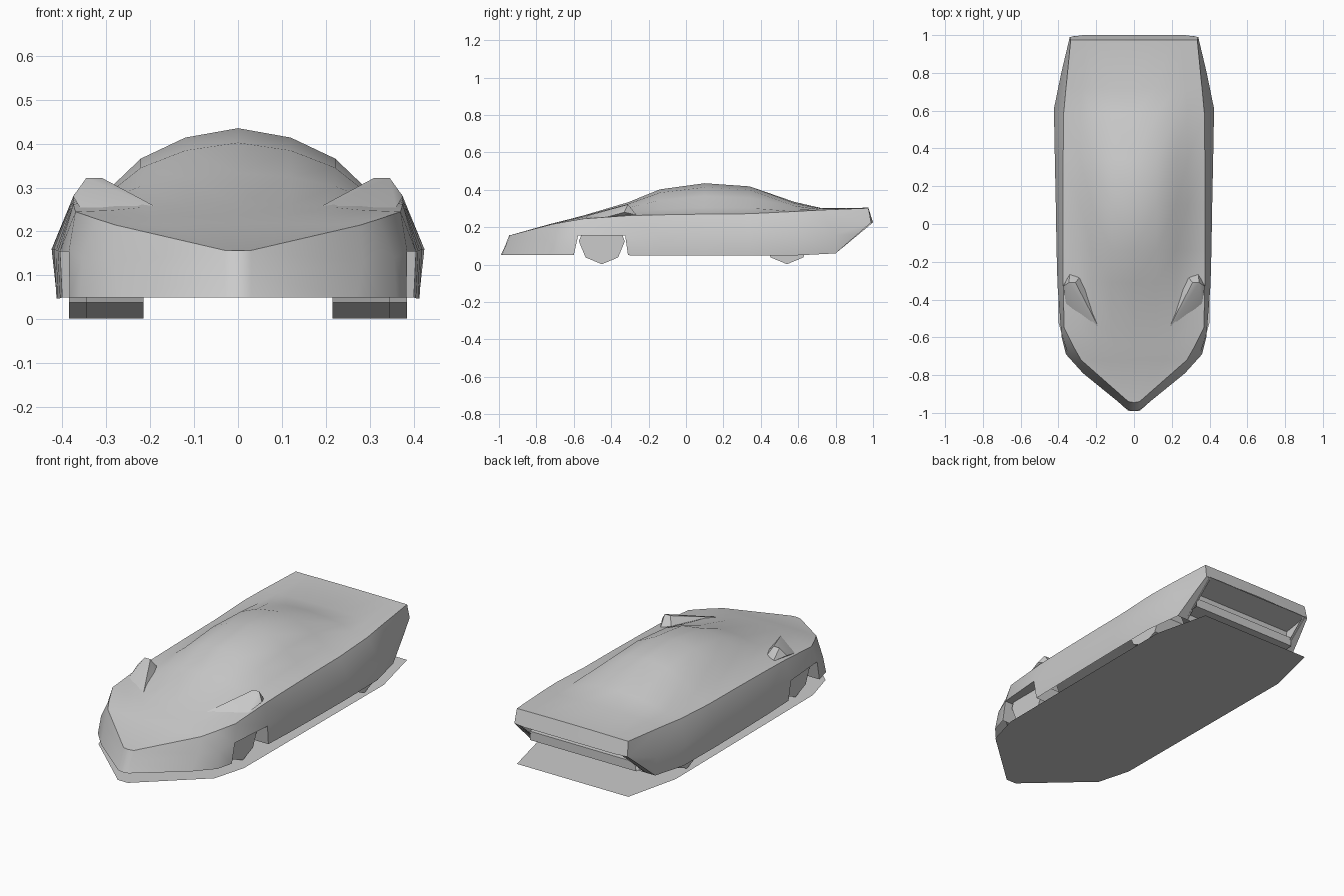
import bpy, bmesh, math
from mathutils import Matrix, Vector

if "Cube" in bpy.data.objects:
    bpy.data.objects.remove(bpy.data.objects["Cube"])


def finish(name, bm, mirror=False, smooth=False):
    bmesh.ops.remove_doubles(bm, verts=bm.verts, dist=0.0005)
    bmesh.ops.recalc_face_normals(bm, faces=bm.faces)
    me = bpy.data.meshes.new(name)
    bm.to_mesh(me)
    bm.free()
    ob = bpy.data.objects.new(name, me)
    bpy.context.collection.objects.link(ob)
    if mirror:
        mod = ob.modifiers.new("mirror", 'MIRROR')
        mod.merge_threshold = 0.0005
    if smooth:
        bpy.ops.object.select_all(action='DESELECT')
        ob.select_set(True)
        bpy.context.view_layer.objects.active = ob
        bpy.ops.object.shade_smooth_by_angle(angle=math.radians(30))
    return ob


def face(bm, pts):
    return bm.faces.new([bm.verts.new(p) for p in pts])


# Body stations, nose to tail: centre height, belt edge, mid side, sill
stations = [
    (.157, (0, -.945, .157), (0, -.967, .10), (0, -.99, .05)),
    (.157, (.03, -.94, .157), (.03, -.963, .10), (.03, -.985, .05)),
    (.219, (.28, -.72, .215), (.285, -.745, .13), (.27, -.79, .05)),
    (.236, (.32, -.65, .228), (.355, -.67, .14), (.36, -.69, .05)),
    (.262, (.37, -.55, .245), (.385, -.577, .155), (.383, -.60, .05)),
    (.333, (.375, -.31, .262), (.405, -.325, .155), (.40, -.31, .05)),
    (.402, (.375, -.14, .266), (.41, -.14, .156), (.405, -.14, .048)),
    (.435, (.375, .10, .27), (.414, .10, .158), (.41, .10, .048)),
    (.418, (.375, .34, .272), (.419, .34, .16), (.413, .34, .048)),
    (.335, (.373, .58, .284), (.424, .61, .16), (.412, .61, .05)),
    (.303, (.36, .72, .292), (.385, .80, .16), (.375, .80, .06)),
    (.304, (.335, .975, .302), (.34, .99, .225), (.355, .915, .16)),
]
section = [(0, 1), (.32, .87), (.59, .58), (.76, .21), (1, 0)]

bm = bmesh.new()
rows = []
for zc, t, m, b in stations:
    row = [(t[0] * fx, t[1], t[2] + (zc - t[2]) * fz) for fx, fz in section]
    row[0] = (0, t[1], row[0][2])
    rows.append([Vector(p) for p in row + [m, b]])

for i in range(len(rows) - 1):
    for j in range(6):
        if i == 4 and j == 5:      # front wheel opening
            continue
        r, s = rows[i], rows[i + 1]
        pts = []
        for p in (r[j], s[j], s[j + 1], r[j + 1]):
            if all((p - q).length > 1e-5 for q in pts):
                pts.append(p)
        if len(pts) > 2:
            face(bm, pts)
# tail band
face(bm, rows[-1][:6] + [(.27, 1.0, .225), (0, 1.0, .225)])
finish("body", bm, mirror=True, smooth=True)

# Front wheel opening lining
bm = bmesh.new()
lip = [rows[4][6], rows[4][5], rows[5][5], rows[5][6]]
for a, b in zip(lip, lip[1:]):
    face(bm, [a, b, (.2, b.y, b.z), (.2, a.y, a.z)])
finish("front_wheel_opening", bm, mirror=True)

# Tail recess with stepped bumper
bm = bmesh.new()
prof = [(.995, .225), (.85, .20), (.84, .15), (.885, .148),
        (.885, .10), (.80, .095), (.80, .06)]
for a, b in zip(prof, prof[1:]):
    face(bm, [(0, *a), (.32, *a), (.32, *b), (0, *b)])
face(bm, [(.32, 1.0, .225), (.32, .84, .225), (.32, .80, .095), (.32, .80, .06)])
edge = [rows[-1][5], rows[-1][6], rows[-2][6]]
for a, b in zip(edge, edge[1:]):
    face(bm, [a, b, (.31, b.y, b.z), (.31, a.y, a.z)])
finish("tail_recess", bm, mirror=True)

# Raised pods on the front fenders
bm = bmesh.new()
for p in [(.17, -.58, .247), (.36, -.42, .255), (.375, -.33, .28),
          (.345, -.31, .322), (.31, -.31, .322), (.25, -.35, .27),
          (.34, -.265, .265), (.29, -.285, .28)]:
    bm.verts.new(p)
bmesh.ops.convex_hull(bm, input=bm.verts)
finish("fender_pod", bm, mirror=True, smooth=True)

# Eight-sided wheels
for name, y, x0, x1 in [("front_wheel", -.45, .215, .345),
                        ("rear_wheel", .54, .215, .385)]:
    bm = bmesh.new()
    bmesh.ops.create_cone(
        bm, cap_ends=True, segments=8, radius1=.123, radius2=.123, depth=x1 - x0,
        matrix=Matrix.Translation(((x0 + x1) / 2, y, .125))
        @ Matrix.Rotation(math.pi / 2, 4, 'Y'))
    finish(name, bm, mirror=True)

# Flat ground shadow plate
bm = bmesh.new()
half = [(.03, -.99), (.35, -.70), (.40, -.52), (.408, .67), (.335, .975)]
face(bm, [(x, y, 0) for x, y in half] + [(-x, y, 0) for x, y in reversed(half)])
finish("ground_plate", bm)
